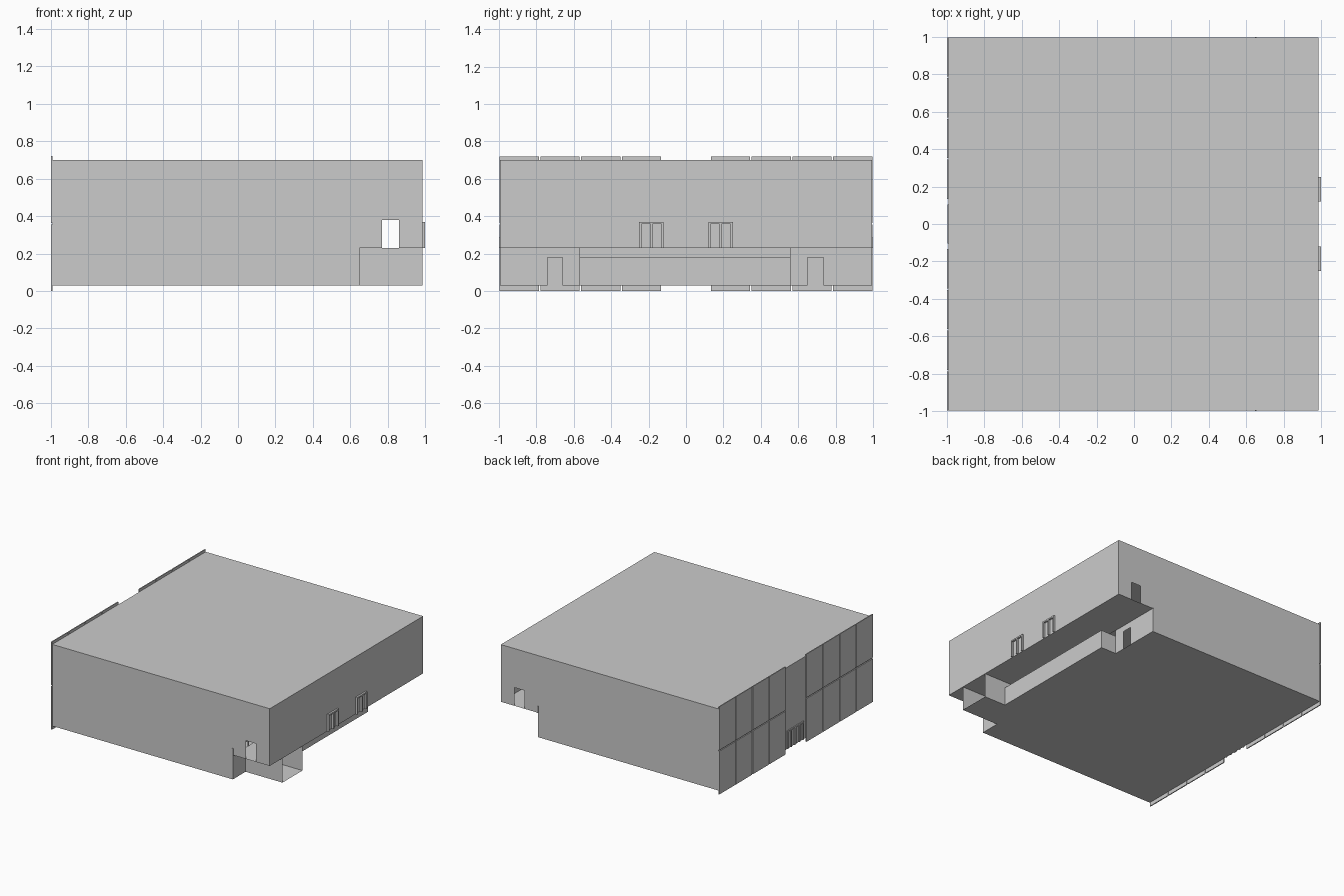
import bpy, bmesh, math
from mathutils import Vector

if "Cube" in bpy.data.objects:
    bpy.data.objects.remove(bpy.data.objects["Cube"])

X0, X1, Y = -0.99, 0.985, 0.995      # hall footprint
STEP = 0.65                          # edge of the raised balcony
FLOOR, BALC, ROOF = 0.03, 0.23, 0.70


def finish(name, bm):
    me = bpy.data.meshes.new(name)
    bm.to_mesh(me)
    bm.free()
    ob = bpy.data.objects.new(name, me)
    bpy.context.collection.objects.link(ob)
    return ob


def sheet(name, axis, pos, pts):
    """Flat sheet from a 2D outline, perpendicular to axis at pos."""
    bm = bmesh.new()
    vs = []
    for a, b in pts:
        co = [a, b]
        co.insert("xyz".index(axis), pos)
        vs.append(bm.verts.new(co))
    bm.faces.new(vs)
    return finish(name, bm)


def rect(a0, a1, b0, b1):
    return [(a0, b0), (a1, b0), (a1, b1), (a0, b1)]


def boxes(name, items):
    """Several boxes (x0,x1,y0,y1,z0,z1) joined in one object."""
    bm = bmesh.new()
    for x0, x1, y0, y1, z0, z1 in items:
        vs = bmesh.ops.create_cube(bm, size=1)["verts"]
        mid = Vector(((x0 + x1) / 2, (y0 + y1) / 2, (z0 + z1) / 2))
        for v in vs:
            v.co = Vector((v.co.x * (x1 - x0), v.co.y * (y1 - y0), v.co.z * (z1 - z0))) + mid
    return finish(name, bm)


# Roof, with the hall floor running into the alcove and the corridor
sheet("roof", "z", ROOF, rect(X0, X1, -Y, Y))
sheet("hall_floor", "z", FLOOR, [
    (X0, -Y), (STEP, -Y), (STEP, -0.83), (X1, -0.83), (X1, -0.57), (0.79, -0.57),
    (0.79, 0.56), (STEP, 0.56), (STEP, Y), (X0, Y)])
sheet("balcony_floor", "z", BALC, rect(STEP, X1, -Y, Y))

# Front and back walls: stepped bottom edge and a balcony doorway
for name, y in (("front_wall", -Y), ("back_wall", Y)):
    sheet(name, "y", y, [
        (X0, FLOOR), (STEP, FLOOR), (STEP, BALC), (0.77, BALC), (0.77, 0.38),
        (0.86, 0.38), (0.86, BALC), (X1, BALC), (X1, ROOF), (X0, ROOF)])

# Side walls
sheet("right_wall", "x", X1, rect(-Y, Y, BALC, ROOF))
sheet("left_wall", "x", X0, rect(-Y, Y, FLOOR, ROOF))

# Walls below the balcony edge, each with a doorway
for name, a, d0, d1, b in (("under_wall_front", -Y, -0.74, -0.66, -0.57),
                           ("under_wall_back", 0.56, 0.65, 0.735, Y)):
    sheet(name, "x", STEP, [(a, FLOOR), (d0, FLOOR), (d0, 0.18), (d1, 0.18),
                            (d1, FLOOR), (b, FLOOR), (b, BALC), (a, BALC)])

# Alcove and corridor walls below the balcony
sheet("alcove_rear_wall", "x", 0.79, rect(-0.57, 0.56, FLOOR, 0.18))
sheet("alcove_side_wall", "y", 0.56, rect(STEP, 0.79, FLOOR, 0.18))
sheet("corridor_inner_wall", "y", -0.57, rect(STEP, X1, FLOOR, BALC))
sheet("corridor_outer_wall", "y", -0.83, rect(STEP, X1, FLOOR, BALC))

# Cladding panels on the left side, two rows of four on each half
cladding = []
for start in (-1.0, 0.13):
    w = 0.87 / 4
    for i in range(4):
        y0 = start + i * w
        for z0, z1 in ((0.0, 0.355), (0.363, 0.72)):
            cladding.append((-1.0, X0 - 0.002, y0 + 0.004, y0 + w - 0.004, z0, z1))
boxes("cladding_panels", cladding)


# Double door frames: three uprights and a head bar per pair
def frame(name, x0, x1, y0, y1, z0, z1, t=0.012):
    m = (y0 + y1) / 2
    parts = [(x0, x1, y - t / 2, y + t / 2, z0, z1 - t) for y in (y0 + t / 2, m, y1 - t / 2)]
    parts.append((x0, x1, y0, y1, z1 - t, z1))
    boxes(name, parts)


for side, s in (("front", -1), ("back", 1)):
    lo, hi = sorted((0.12 * s, 0.25 * s))
    frame("right_door_frame_" + side, X1 - 0.005, 1.0, lo, hi, BALC, 0.37)
    lo, hi = sorted((0.0, 0.105 * s))
    frame("left_door_frame_" + side, -0.997, X0 + 0.005, lo, hi, FLOOR, 0.18)

# Balcony railing along the edge
rail = [(0.645, 0.655, -1.0, 1.0, 0.275, 0.285)]
rail += [(0.645, 0.655, y - 0.005, y + 0.005, BALC, 0.275) for y in
         [-0.995 + i * 1.99 / 10 for i in range(11)]]
boxes("balcony_railing", rail)

# Broken ring inlay in the middle of the floor, with four small patches
bm = bmesh.new()
cx, cy, z = -0.215, 0.0, FLOOR - 0.001
for k in range(4):
    for i in range(8):
        angs = [math.radians(k * 90 + 10 + 70 * (i + j) / 8) for j in (0, 1)]
        ring = [(0.31, angs[0]), (0.322, angs[0]), (0.322, angs[1]), (0.31, angs[1])]
        bm.faces.new([bm.verts.new((cx + r * math.cos(a), cy + r * math.sin(a), z))
                      for r, a in ring])
    a0 = math.radians(k * 90)
    bm.faces.new([bm.verts.new((cx + r * math.cos(a0 + d), cy + r * math.sin(a0 + d), z))
                  for r, d in ((0.26, -0.14), (0.32, -0.14), (0.32, 0.14), (0.26, 0.14))])
bmesh.ops.remove_doubles(bm, verts=bm.verts, dist=0.0001)
finish("floor_inlay", bm)
